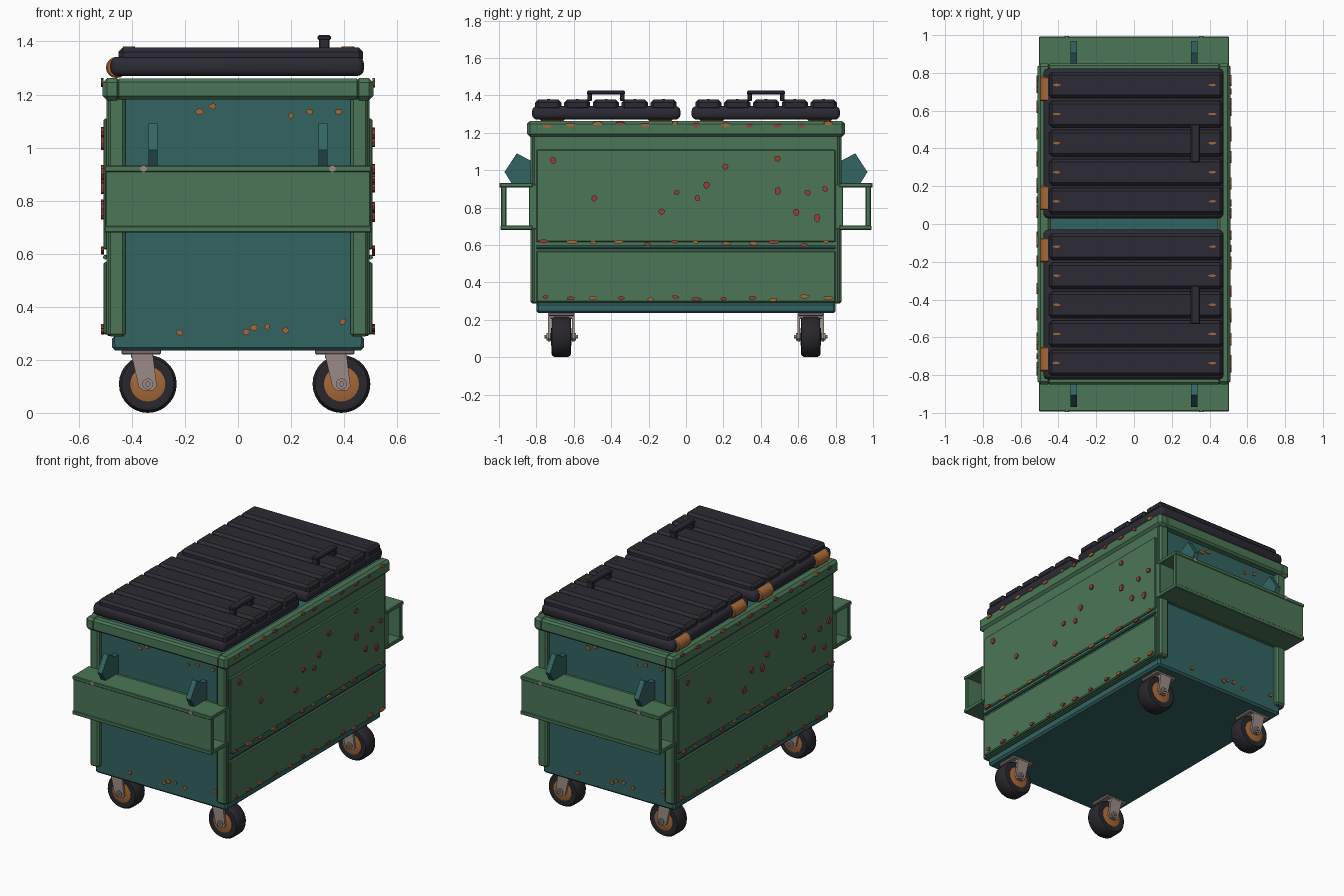
import bpy, bmesh, math, random
from mathutils import Vector, Matrix

if "Cube" in bpy.data.objects:
    bpy.data.objects.remove(bpy.data.objects["Cube"])

random.seed(4)


def material(name, rgb):
    m = bpy.data.materials.new(name)
    m.diffuse_color = (*rgb, 1)
    m.use_nodes = True
    m.node_tree.nodes["Principled BSDF"].inputs["Base Color"].default_value = m.diffuse_color
    return m


GREEN = material("green_paint", (.07, .18, .093))
TEAL = material("teal_paint", (.032, .127, .122))
BLACK = material("black_plastic", (.025, .023, .033))
RUBBER = material("rubber", (.022, .02, .026))
ORANGE = material("orange_rust", (.38, .14, .038))
RED = material("red_rust", (.3, .053, .038))
STEEL = material("steel", (.33, .26, .24))


def finish(name, bm, mat, smooth=False):
    bmesh.ops.recalc_face_normals(bm, faces=bm.faces)
    me = bpy.data.meshes.new(name)
    bm.to_mesh(me)
    bm.free()
    me.materials.append(mat)
    ob = bpy.data.objects.new(name, me)
    bpy.context.collection.objects.link(ob)
    if smooth:
        bpy.context.view_layer.objects.active = ob
        ob.select_set(True)
        bpy.ops.object.shade_smooth_by_angle(angle=math.radians(35))
        ob.select_set(False)
    return ob


def box(name, x, y, z, mat, bevel=.006, seg=1):
    """Bevelled box from three (min, max) ranges in any order."""
    bm = bmesh.new()
    bmesh.ops.create_cube(bm, size=1)
    for v in bm.verts:
        v.co = [(a + b) / 2 + c * abs(b - a) for (a, b), c in zip((x, y, z), v.co)]
    if bevel:
        bmesh.ops.bevel(bm, geom=bm.edges[:], offset=bevel, segments=seg,
                        profile=.5, affect='EDGES', clamp_overlap=True)
    return finish(name, bm, mat, seg > 1)


def prism(name, pts, axis, lo, hi, mat):
    """Extrude a 2D outline along x (pts are y,z) or y (pts are x,z)."""
    bm = bmesh.new()
    put = (lambda p, t: (t, *p)) if axis == 'x' else (lambda p, t: (p[0], t, p[1]))
    a, b = ([bm.verts.new(put(p, t)) for p in pts] for t in (lo, hi))
    n = len(pts)
    bm.faces.new(a)
    bm.faces.new(b)
    for i in range(n):
        bm.faces.new((a[i], a[(i + 1) % n], b[(i + 1) % n], b[i]))
    return finish(name, bm, mat)


def lathe_y(name, centre, profile, mat, seg=24):
    """Closed solid of revolution about y; profile of (radius, y)."""
    bm = bmesh.new()
    rings = []
    for r, y in profile:
        rings.append([bm.verts.new(Vector(centre) + Vector((
            r * math.cos(math.tau * i / seg), y, r * math.sin(math.tau * i / seg))))
            for i in range(seg)])
    for a, b in zip(rings, rings[1:]):
        for i in range(seg):
            j = (i + 1) % seg
            bm.faces.new((a[i], a[j], b[j], b[i]))
    bm.faces.new(rings[0])
    bm.faces.new(rings[-1])
    return finish(name, bm, mat, True)


# Main bin
box("bin_core", (-.465, .465), (-.80, .80), (.26, 1.2), TEAL, 0)
box("base_tray", (-.475, .475), (-.80, .80), (.235, .292), TEAL, .012)

for s, side in ((-1, "left"), (1, "right")):
    # Side walls with pressed panels and a seam rod
    box(f"{side}_wall", (s * .455, s * .495), (-.815, .815), (.29, 1.2), GREEN)
    box(f"{side}_upper_panel", (s * .48, s * .507), (-.80, .80), (.615, 1.11), GREEN)
    box(f"{side}_lower_panel", (s * .48, s * .507), (-.80, .80), (.295, .568), GREEN)
    lathe_y(f"{side}_seam_rod", (s * .5, 0, .587), [(.009, -.80), (.009, .80)], TEAL, 8)
    # Top rim rail
    box(f"{side}_rim", (s * .44, s * .51), (-.85, .85), (1.178, 1.262), GREEN, .016)
    for t in (-1, 1):
        box("corner_post", (s * .425, s * .49), (t * .79, t * .832), (.288, 1.2), GREEN, .01)

for t, end in ((-1, "front"), (1, "back")):
    box(f"{end}_rim", (-.46, .46), (t * .79, t * .85), (1.182, 1.26), GREEN, .012)
    # Fork pocket: open sleeve running along x
    box(f"{end}_pocket_outer", (-.5, .5), (t * .96, t * .988), (.685, .925), GREEN, .004)
    box(f"{end}_pocket_inner", (-.5, .5), (t * .795, t * .84), (.685, .925), GREEN, .004)
    box(f"{end}_pocket_top", (-.503, .503), (t * .82, t * .992), (.908, .932), GREEN, .004)
    box(f"{end}_pocket_bottom", (-.503, .503), (t * .82, t * .992), (.68, .705), GREEN, .004)
    for s in (-1, 1):
        # Gusset and bolt above the pocket
        prism("pocket_gusset", [(t * y, z) for y, z in (
            (.79, .925), (.93, .925), (.97, .99), (.905, 1.09), (.83, 1.05), (.79, 1.05))],
            'x', s * .32 - .017, s * .32 + .017, TEAL)
        lathe_y("pocket_bolt", (s * .356, t * .99, .92),
                [(.013, -.006), (.013, .006)], STEEL, 10)

# Two slatted lids with handles and hinges
for t, end in ((-1, "front"), (1, "back")):
    box(f"{end}_lid", (-.48, .475), (t * .03, t * .823), (1.27, 1.342), BLACK, .026, 3)
    for i in range(5):
        y = t * (.12 + .154 * i)
        box(f"{end}_lid_slat", (-.45, .472), (y - .07, y + .07), (1.32, 1.377), BLACK, .016)
    box(f"{end}_handle_grip", (.3, .35), (t * .325, t * .53), (1.404, 1.425), BLACK, .006)
    for y in (.34, .515):
        box(f"{end}_handle_leg", (.305, .345), (t * y - .012, t * y + .012),
            (1.37, 1.412), BLACK, .004)
    for y in (.138, .715):
        lathe_y(f"{end}_hinge", (-.458, t * y, 1.302),
                [(.034, -.065), (.04, -.059), (.04, .059), (.034, .065)], ORANGE, 16)

# Swivel casters, all trailing toward +x
for px in (-.365, .365):
    for y in (-.667, .667):
        wx, c = px + .025, (px + .025, y, .109)
        box("caster_plate", (px - .075, px + .075), (y - .07, y + .07), (.221, .238), STEEL, .004)
        box("fork_crown", (px - .038, px + .042), (y - .07, y + .07), (.205, .225), STEEL, .004)
        for s in (-1, 1):
            prism("fork_arm", [(px - .038, .222), (px + .044, .222), (wx + .034, .1),
                               (wx + .02, .085), (wx - .015, .083), (wx - .034, .098)],
                  'y', y + s * .058, y + s * .072, STEEL)
        lathe_y("tyre", c, [(.064, -.046), (.085, -.053), (.099, -.05), (.109, -.034),
                            (.109, .034), (.099, .05), (.085, .053), (.064, .046)], RUBBER, 28)
        lathe_y("wheel_hub", c, [(.04, -.055), (.066, -.049), (.066, .049), (.04, .055)], ORANGE)
        lathe_y("axle", c, [(.021, -.08), (.021, .08)], STEEL, 12)
        lathe_y("axle_nut", c, [(.01, -.09), (.01, .09)], STEEL, 6)

# Rust flecks: thin irregular discs gathered into one mesh per colour
flecks = {"red": bmesh.new(), "orange": bmesh.new()}


def fleck(colour, centre, u, v, a, b, depth=.01):
    bm, c, u, v = flecks[colour], Vector(centre), Vector(u), Vector(v)
    n = u.cross(v) * depth / 2
    jit = [random.uniform(.8, 1.1) for _ in range(8)]
    top, low = ([bm.verts.new(c + k * n + j * (
        u * a * math.cos(math.tau * i / 8) + v * b * math.sin(math.tau * i / 8)))
        for i, j in enumerate(jit)] for k in (1, -1))
    bm.faces.new(top)
    bm.faces.new(low)
    for i in range(8):
        bm.faces.new((top[i], top[(i + 1) % 8], low[(i + 1) % 8], low[i]))


X, Y, Z = (1, 0, 0), (0, 1, 0), (0, 0, 1)
spots = [(-.71, 1.05), (-.49, .85), (-.13, .78), (-.05, .88), (.06, .85), (.11, .92),
         (.21, 1.02), (.49, 1.06), (.49, .89), (.65, .88), (.59, .775), (.7, .745), (.745, .9)]
for s in (-1, 1):
    for y, z in spots:
        fleck("red", (s * .511, s * y, z), Y, Z, .017, random.uniform(.014, .028))
    for z, x in ((.31, .511), (.605, .511), (1.237, .512)):
        for i in range(12):
            fleck(random.choice(("red", "orange")),
                  (s * x, -.76 + .138 * i + random.uniform(-.02, .02), z + random.uniform(-.005, .015)),
                  Y, Z, random.uniform(.015, .032), .011)
for t in (-1, 1):
    for x, z in ((-.145, 1.135), (-.095, 1.155), (.2, 1.12), (.27, 1.135), (.38, 1.135),
                 (.11, .325), (.06, .322), (.03, .305), (.18, .31), (.395, .343), (-.22, .302)):
        fleck("orange", (-t * x, t * .802, z), X, Z, random.uniform(.01, .02), .012)
    for i in range(5):
        for x in (-.41, .415):
            fleck("orange", (x, t * (.12 + .154 * i), 1.377), X, Y, .022, .007, .008)
finish("red_rust_flecks", flecks["red"], RED)
finish("orange_rust_flecks", flecks["orange"], ORANGE)
